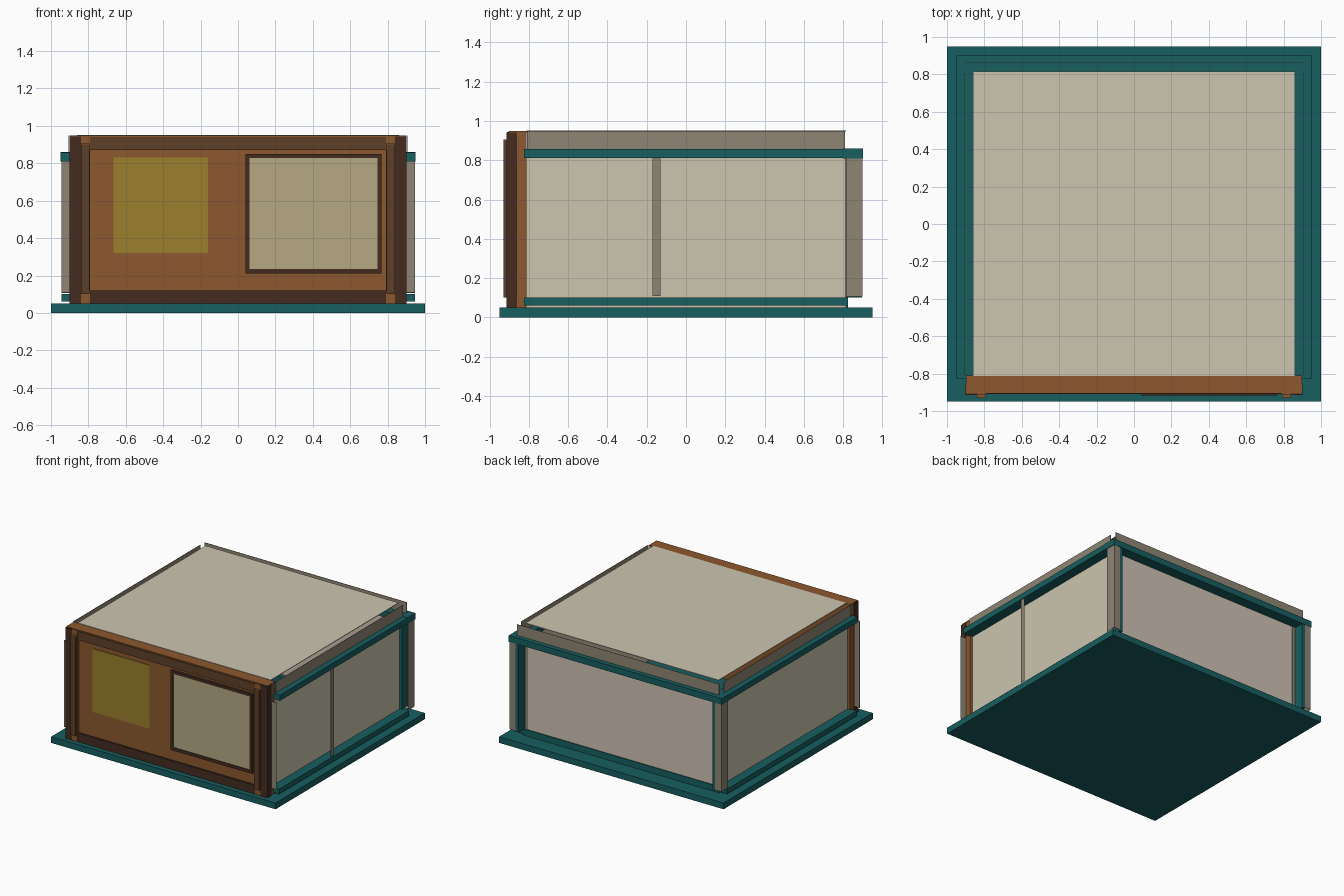
import bpy

cube = bpy.data.objects.get("Cube")
if cube:
    bpy.data.objects.remove(cube, do_unlink=True)


def material(name, hex_code):
    """Flat material from an sRGB hex colour."""
    lin = []
    for i in (0, 2, 4):
        c = int(hex_code[i:i + 2], 16) / 255
        lin.append(c / 12.92 if c <= 0.04045 else ((c + 0.055) / 1.055) ** 2.4)
    mat = bpy.data.materials.new(name)
    mat.use_nodes = True
    mat.diffuse_color = (*lin, 1)
    bsdf = next(n for n in mat.node_tree.nodes if n.type == "BSDF_PRINCIPLED")
    bsdf.inputs["Base Color"].default_value = (*lin, 1)
    return mat


teal = material("teal", "175E60")
cream = material("cream", "CCC5AF")
pale = material("warm pale", "D0C4B5")
grey = material("warm grey", "8F8675")
wood = material("wood", "8C592F")
mid_wood = material("medium wood", "5F4027")
dark_wood = material("dark wood", "432B20")
glass = material("window tan", "B6A882")
mustard = material("mustard", "9C802E")


def box(name, mat, x, y, z):
    """Box from (min, max) ranges on each axis."""
    spans = (x, y, z)
    bpy.ops.mesh.primitive_cube_add(size=1, location=[(a + b) / 2 for a, b in spans])
    ob = bpy.context.object
    ob.name = name
    ob.scale = [abs(b - a) for a, b in spans]
    bpy.ops.object.transform_apply(location=False, rotation=False, scale=True)
    ob.data.materials.append(mat)
    return ob


def pair(name, mat, x, y, z):
    """Same box on the left (+x) and right (-x)."""
    box("left_" + name, mat, x, y, z)
    box("right_" + name, mat, (-x[1], -x[0]), y, z)


# Base slab
box("base", teal, (-1, 1), (-.95, .95), (0, .05))

# Side walls, set back between projecting teal rails
pair("wall", cream, (.862, .87), (-.812, .812), (.05, .82))
pair("lower_rail", teal, (.862, .945), (-.825, .825), (.06, .1))
pair("upper_rail", teal, (.85, .95), (-.825, .825), (.812, .858))
box("left_wall_stud", grey, (.943, .946), (-.17, -.13), (.11, .81))

# Back wall with its rails
box("back_wall", pale, (-.855, .855), (.81, .818), (.1, .82))
pair("back_wall_trim", grey, (.835, .86), (.812, .821), (.1, .812))
box("back_lower_rail", teal, (-.87, .87), (.77, .825), (.05, .1))
box("back_upper_rail", teal, (-.95, .95), (.8, .902), (.81, .86))

# Thin L-shaped back corner boards, posts beside them, and front corner boards
pair("corner_side_board", grey, (.942, .945), (.815, .9), (.107, .811))
pair("corner_back_board", grey, (.89, .945), (.897, .9), (.107, .811))
pair("corner_post", teal, (.865, .89), (.817, .897), (.1, .811))
pair("front_corner_board", grey, (.89, .945), (-.862, -.86), (.11, .811))

# Roof sheet with thin fascia boards standing just outside its edges
box("roof_top", cream, (-.86, .86), (-.812, .815), (.947, .952))
pair("roof_side_fascia", grey, (.903, .905), (-.81, .81), (.858, .949))
box("roof_back_fascia", grey, (-.9, .9), (.862, .864), (.858, .949))

# Front wall
box("front_panel", wood, (-.895, .895), (-.895, -.812), (.05, .944))
box("front_cap", wood, (-.897, .897), (-.905, -.81), (.94, .949))
pair("front_pillar", dark_wood, (.84, .9), (-.913, -.86), (.05, .942))
pair("pillar_block", wood, (.79, .84), (-.912, -.89), (.05, .945))
pair("pillar_batten", mid_wood, (.795, .84), (-.93, -.91), (.1, .9))
pair("batten_cap", wood, (.795, .84), (-.93, -.91), (.9, .905))
box("front_top_beam", mid_wood, (-.79, .79), (-.91, -.89), (.87, .94))
box("front_bottom_beam", dark_wood, (-.79, .79), (-.91, -.89), (.05, .12))

# Window: four frame bars round a pane
for name, x, z in (("left", (.745, .767), (.21, .85)),
                   ("right", (.04, .062), (.21, .85)),
                   ("top", (.062, .745), (.828, .85)),
                   ("bottom", (.062, .745), (.21, .235))):
    box("window_frame_" + name, dark_wood, x, (-.917, -.89), z)
box("window_pane", glass, (.06, .747), (-.912, -.893), (.233, .83))

# Plain mustard board
box("board", mustard, (-.665, -.16), (-.9, -.894), (.32, .83))
